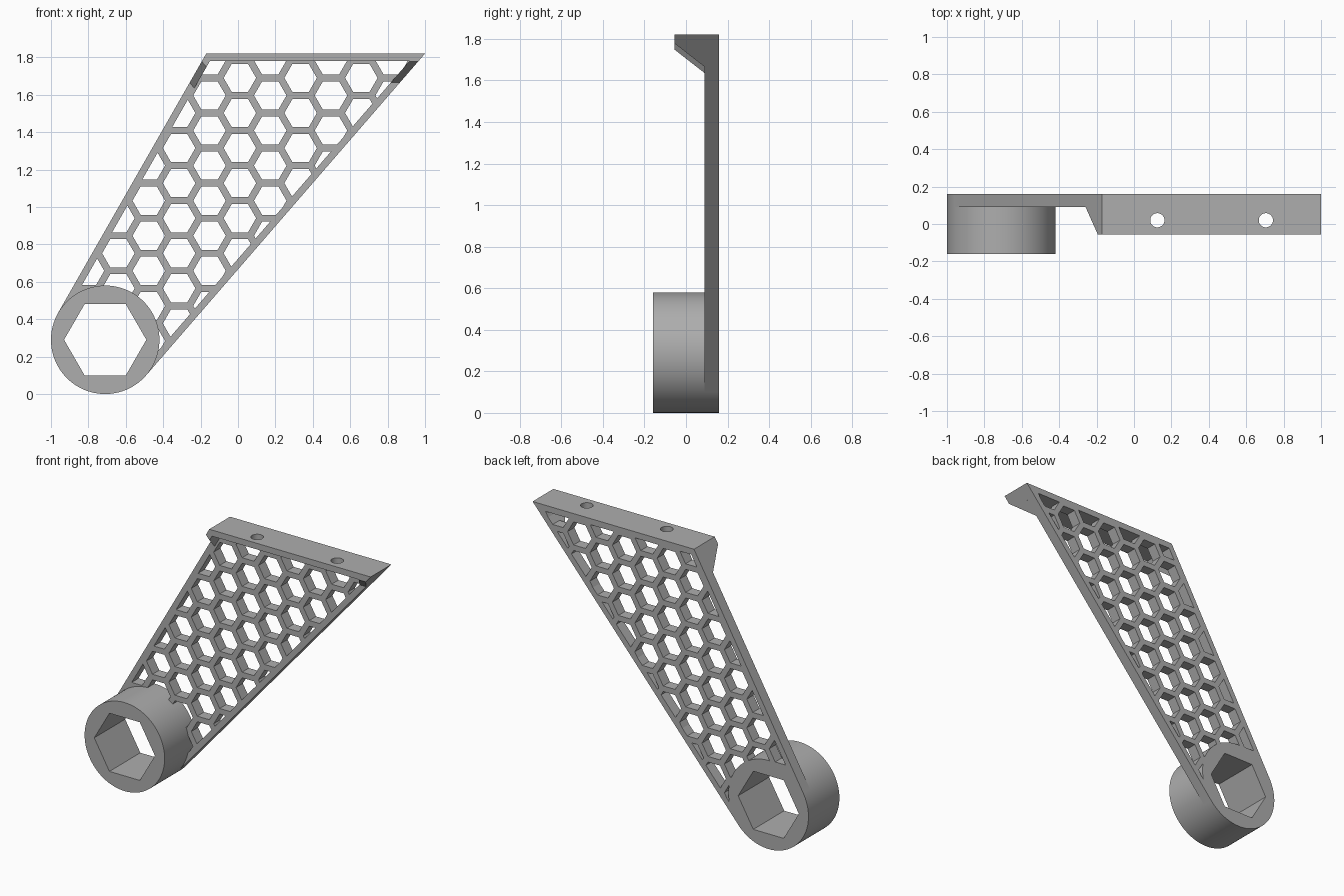
import bpy, bmesh, math
from mathutils import Vector

if "Cube" in bpy.data.objects:
    bpy.data.objects.remove(bpy.data.objects["Cube"])

grey = bpy.data.materials.new("plain grey")
grey.use_nodes = True
grey.diffuse_color = (0.42, 0.42, 0.42, 1)
grey.node_tree.nodes["Principled BSDF"].inputs["Base Color"].default_value = grey.diffuse_color

# Main dimensions, profiles are in (x, z)
HUB, HUB_R, BORE_R = Vector((-0.71, 0.29)), 0.29, 0.22
TOP_LEFT, TOP_RIGHT = Vector((-0.17, 1.82)), Vector((1.0, 1.82))
BACK, PLATE_FRONT, LIP_FRONT, HUB_FRONT = 0.16, 0.09, -0.055, -0.16
BORDER, LIP_Z = 0.037, 1.78
PITCH, CELL_R = 0.1875, 0.087
CELL_START = Vector((0.01, 1.69))


def finish(name, bm):
    bmesh.ops.recalc_face_normals(bm, faces=bm.faces)
    mesh = bpy.data.meshes.new(name)
    bm.to_mesh(mesh)
    bm.free()
    mesh.materials.append(grey)
    obj = bpy.data.objects.new(name, mesh)
    bpy.context.collection.objects.link(obj)
    return obj


def prisms(name, profiles, y0, y1):
    """Extrude flat (x, z) profiles from y0 to y1."""
    bm = bmesh.new()
    for profile in profiles:
        face = bm.faces.new([bm.verts.new((p[0], y0, p[1])) for p in profile])
        new = bmesh.ops.extrude_face_region(bm, geom=[face])["geom"]
        verts = [v for v in new if isinstance(v, bmesh.types.BMVert)]
        bmesh.ops.translate(bm, verts=verts, vec=(0, y1 - y0, 0))
    return finish(name, bm)


def ngon(centre, radius, sides):
    return [centre + radius * Vector((math.cos(a), math.sin(a)))
            for a in (math.tau * i / sides for i in range(sides))]


def cut(obj, cutter):
    mod = obj.modifiers.new("cut", "BOOLEAN")
    mod.operation, mod.solver, mod.object = "DIFFERENCE", "EXACT", cutter
    bpy.context.view_layer.objects.active = obj
    bpy.ops.object.modifier_apply(modifier=mod.name)
    bpy.data.objects.remove(cutter)


def tangent(point, side):
    d = point - HUB
    a = math.atan2(d.y, d.x) + side * math.acos(HUB_R / d.length)
    return HUB + HUB_R * Vector((math.cos(a), math.sin(a)))


def clip(poly, origin, normal):
    """Keep the part of a convex polygon on the normal side of a line."""
    out = []
    for a, b in zip(poly, poly[1:] + poly[:1]):
        da, db = (a - origin).dot(normal), (b - origin).dot(normal)
        if da >= 0:
            out.append(a)
        if da * db < 0:
            out.append(a.lerp(b, da / (da - db)))
    return out


def area(poly):
    return abs(sum(a.x * b.y - b.x * a.y for a, b in zip(poly, poly[1:] + poly[:1]))) / 2


left_foot, right_foot = tangent(TOP_LEFT, 1), tangent(TOP_RIGHT, -1)
dl, dr = (TOP_LEFT - left_foot).normalized(), (TOP_RIGHT - right_foot).normalized()
left_in, right_in = Vector((dl.y, -dl.x)), Vector((-dr.y, dr.x))


def on_edge(top, direction, inward, z, inset=0.0):
    """Point at height z on a sloping side, moved in by inset."""
    p = top + inward * inset
    return p + direction * ((z - p.y) / direction.y)


# Honeycomb arm plate
plate = prisms("arm_plate", [[left_foot, TOP_LEFT, TOP_RIGHT, right_foot]], PLATE_FRONT, BACK)
cells = []
for col in range(-6, 7):
    for row in range(-1, 11):
        centre = CELL_START + Vector((col * PITCH * math.sqrt(0.75), -(row + col % 2 / 2) * PITCH))
        cell = ngon(centre, CELL_R, 6)
        for origin, normal in ((TOP_LEFT + left_in * BORDER, left_in),
                               (TOP_RIGHT + right_in * BORDER, right_in),
                               (Vector((0, LIP_Z)), Vector((0, -1)))):
            cell = clip(cell, origin, normal) if cell else cell
        if len(cell) > 2 and area(cell) > 0.0002 and any((p - HUB).length > HUB_R for p in cell):
            cells.append(cell)
cut(plate, prisms("cell_cutter", cells, 0, 0.3))
cut(plate, prisms("hub_cutter", [ngon(HUB, HUB_R - 0.001, 96)], 0, 0.3))

# Round hub with hexagonal bore
hub = prisms("hub", [ngon(HUB, HUB_R, 96)], HUB_FRONT, BACK)
cut(hub, prisms("bore_cutter", [ngon(HUB, BORE_R, 6)], -0.3, 0.3))

# Mounting lip along the top, with two bolt holes
lip = prisms("mounting_lip", [[TOP_LEFT, TOP_RIGHT, on_edge(TOP_RIGHT, dr, right_in, LIP_Z),
                               on_edge(TOP_LEFT, dl, left_in, LIP_Z)]], LIP_FRONT, PLATE_FRONT)
for x in (0.125, 0.705):
    bm = bmesh.new()
    bmesh.ops.create_cone(bm, cap_ends=True, segments=32, radius1=0.038, radius2=0.038, depth=0.3)
    bmesh.ops.translate(bm, verts=bm.verts, vec=(x, 0.02, 1.8))
    cut(lip, finish("bolt_cutter", bm))

# Gussets under both ends of the lip
for name, top, d, inward, drop in (("right_gusset", TOP_LEFT, dl, left_in, 0.03),
                                   ("left_gusset", TOP_RIGHT, dr, right_in, 0.0)):
    bm = bmesh.new()
    for inset, fall in ((0, 0), (BORDER, drop)):
        for y, z in ((PLATE_FRONT, LIP_Z), (LIP_FRONT, LIP_Z),
                     (LIP_FRONT, LIP_Z - 0.002 - fall), (PLATE_FRONT, 1.665 - fall)):
            p = on_edge(top, d, inward, z, inset)
            bm.verts.new((p.x, y, p.y))
    bmesh.ops.convex_hull(bm, input=bm.verts)
    finish(name, bm)

# Smooth the round parts, keep the edges sharp
bpy.ops.object.select_all(action="DESELECT")
for obj in (hub, lip):
    obj.select_set(True)
bpy.context.view_layer.objects.active = hub
bpy.ops.object.shade_smooth_by_angle(angle=math.radians(30))
